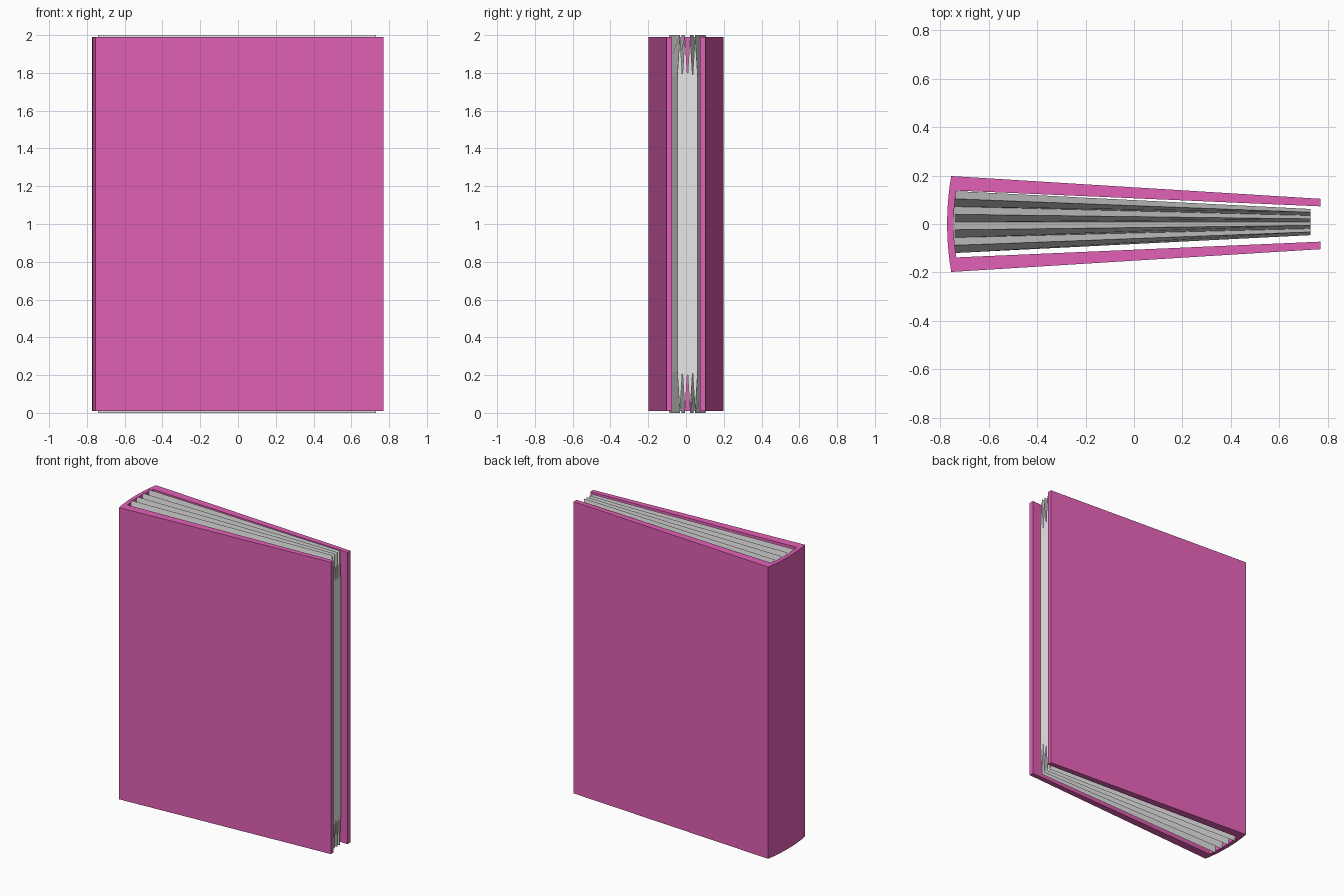
import bpy, bmesh

if "Cube" in bpy.data.objects:
    bpy.data.objects.remove(bpy.data.objects["Cube"])


def material(name, rgb):
    m = bpy.data.materials.new(name)
    m.diffuse_color = (*rgb, 1)
    m.use_nodes = True
    m.node_tree.nodes["Principled BSDF"].inputs["Base Color"].default_value = m.diffuse_color
    return m


def loft(name, ring_a, ring_b, mat):
    """Solid between two matching rings of points."""
    bm = bmesh.new()
    a = [bm.verts.new(p) for p in ring_a]
    b = [bm.verts.new(p) for p in ring_b]
    n = len(a)
    bm.faces.new(a)
    bm.faces.new(b[::-1])
    for i in range(n):
        j = (i + 1) % n
        bm.faces.new((a[j], a[i], b[i], b[j]))
    bmesh.ops.recalc_face_normals(bm, faces=bm.faces[:])
    me = bpy.data.meshes.new(name)
    bm.to_mesh(me)
    bm.free()
    me.materials.append(mat)
    ob = bpy.data.objects.new(name, me)
    bpy.context.collection.objects.link(ob)
    return ob


cover_mat = material("pink cover", (0.765, 0.118, 0.466))
page_mat = material("page grey", (0.8, 0.8, 0.8))

# Cover: U-shaped plan with a gently bowed spine, extruded upwards
SEG = 8


def bow(x_end, x_mid, half):
    pts = []
    for i in range(SEG + 1):
        t = 1 - 2 * i / SEG
        pts.append((x_mid + (x_end - x_mid) * t * t, half * t))
    return pts


outer = [(0.77, 0.104)] + bow(-0.755, -0.772, 0.198) + [(0.77, -0.104)]
inner = [(0.77, 0.073)] + bow(-0.734, -0.745, 0.138) + [(0.77, -0.073)]
plan = outer + inner[::-1]
loft("cover", [(x, y, 0.01) for x, y in plan],
     [(x, y, 1.99) for x, y in plan], cover_mat)

# Pages: tapering block whose top and bottom edges are folded into four ridges
RIDGES = 4


def page_ring(x, y_hi, y_lo):
    n = RIDGES * 2
    top = []
    for i in range(n + 1):
        y = y_hi + (y_lo - y_hi) * i / n
        top.append((x, y, 2.0 if i % 2 else 1.78))
    return top + [(x, y, 2 - z) for x, y, z in reversed(top)]


loft("pages", page_ring(-0.742, 0.136, -0.12),
     page_ring(0.73, 0.062, -0.046), page_mat)
